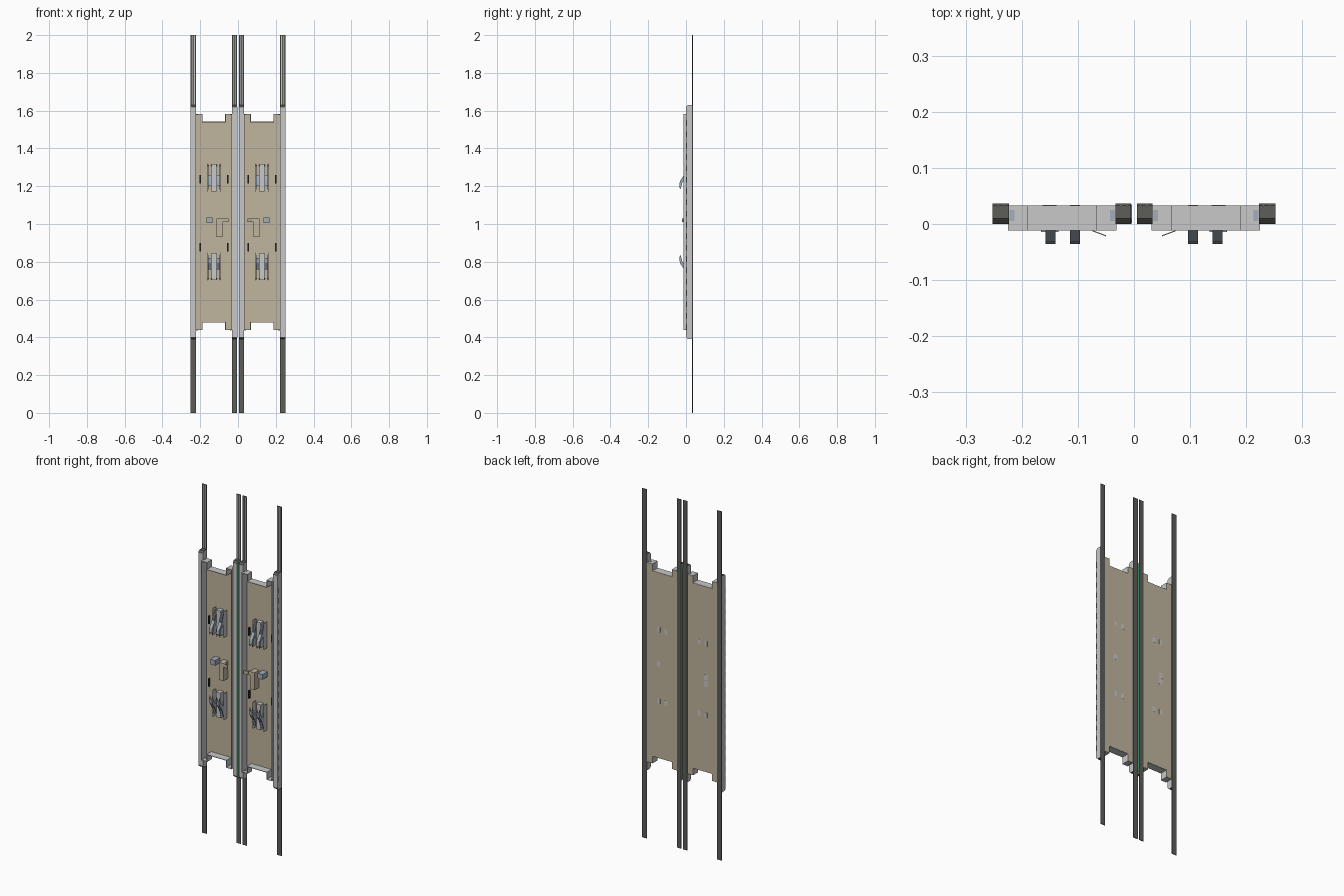
import bpy, bmesh

if "Cube" in bpy.data.objects:
    bpy.data.objects.remove(bpy.data.objects["Cube"])


def material(name, rgb):
    m = bpy.data.materials.new(name)
    m.diffuse_color = (*rgb, 1)
    m.use_nodes = True
    m.node_tree.nodes["Principled BSDF"].inputs["Base Color"].default_value = m.diffuse_color
    return m


TAN = material("tan panel", (0.53, 0.46, 0.34))
GREY = material("light grey metal", (0.58, 0.58, 0.58))
STEEL = material("blue grey steel", (0.36, 0.42, 0.50))
DARK = material("dark rubber", (0.11, 0.11, 0.10))
BLACK = material("black slot", (0.03, 0.03, 0.03))
GREEN = material("green seal", (0.10, 0.45, 0.22))


def finish(name, bm, mats):
    bmesh.ops.recalc_face_normals(bm, faces=bm.faces)
    me = bpy.data.meshes.new(name)
    bm.to_mesh(me)
    bm.free()
    for m in mats:
        me.materials.append(m)
    ob = bpy.data.objects.new(name, me)
    bpy.context.collection.objects.link(ob)
    return ob


def add_prism(bm, pts, axis, a, b):
    """Extrude a closed profile: axis 0 uses (y, z) points, axis 1 uses (x, z) points."""
    def place(p, t):
        return (t, p[0], p[1]) if axis == 0 else (p[0], t, p[1])
    lo = [bm.verts.new(place(p, a)) for p in pts]
    hi = [bm.verts.new(place(p, b)) for p in pts]
    bm.faces.new(lo)
    bm.faces.new(hi[::-1])
    for i in range(len(pts)):
        j = (i + 1) % len(pts)
        bm.faces.new((lo[i], lo[j], hi[j], hi[i]))


def add_box(bm, x, y, z):
    x, z = sorted(x), sorted(z)
    add_prism(bm, [(x[0], z[0]), (x[1], z[0]), (x[1], z[1]), (x[0], z[1])], 1, *y)


def boxes(name, mat, items):
    bm = bmesh.new()
    for it in items:
        add_box(bm, *it)
    return finish(name, bm, [mat])


# Tray outline with notched ends (x, z), right-hand side
X0, X1, TAB = 0.033, 0.223, 0.033
LO, HI, NLO, NHI = 0.44, 1.58, 0.48, 1.54
OUTLINE = [(X0, LO), (X0 + TAB, LO), (X0 + TAB, NLO), (X1 - TAB, NLO), (X1 - TAB, LO), (X1, LO),
           (X1, HI), (X1 - TAB, HI), (X1 - TAB, NHI), (X0 + TAB, NHI), (X0 + TAB, HI), (X0, HI)]
MID = 1.01     # height about which the brackets mirror
BX = 0.127     # bracket centre in x

for s, side in ((1, "right"), (-1, "left")):
    # Tray back panel
    bm = bmesh.new()
    add_prism(bm, [(s * x, z) for x, z in OUTLINE], 1, 0.030, 0.033)
    finish(side + "_tray_panel", bm, [TAN])

    # Flanges folded forward along the outline
    t = 0.0015
    walls = []
    for i, (xa, za) in enumerate(OUTLINE):
        xb, zb = OUTLINE[(i + 1) % len(OUTLINE)]
        xs, zs = sorted((xa, xb)), sorted((za, zb))
        walls.append(((s * (xs[0] - t), s * (xs[1] + t)), (-0.012, 0.032), (zs[0] - t, zs[1] + t)))
    boxes(side + "_tray_flanges", GREY, walls)

    # Small openings in the tab ends
    boxes(side + "_tab_windows", STEEL,
          [((s * xa, s * (xa + 0.009)), (0.005, 0.025), (z - 0.0025, z + 0.0025))
           for xa in (0.034, 0.213) for z in (LO, HI)])

    # Rails with chamfered, dark ends, and straps running behind them
    for pos, xa, xb in (("inner", 0.005, 0.033), ("outer", 0.223, 0.252)):
        bm = bmesh.new()
        add_prism(bm, [(0.033, 0.39), (0.010, 0.39), (0.0, 0.40), (0.0, 1.62), (0.010, 1.63), (0.033, 1.63)],
                  0, s * xa, s * xb)
        bm.normal_update()
        rail = finish(pos + "_rail_" + side, bm, [GREY, DARK])
        for f in rail.data.polygons:
            if abs(f.normal.z) > 0.5:
                f.material_index = 1
        boxes(pos + "_strap_" + side, DARK, [((s * xa, s * xb), (0.033, 0.0365), (0, 2))])
        w = (xb - xa) / 5
        boxes(pos + "_strap_ribs_" + side, GREY,
              [((s * (xa + k * w), s * (xa + (k + 0.5) * w)), (0.0315, 0.033), (1.63, 2)) for k in (1, 3)])

    # Row of slots on the outer rail side
    boxes(side + "_rail_slots", BLACK,
          [((s * 0.2515, s * 0.2525), (0.003, 0.006), (0.44 + 0.06 * k, 0.47 + 0.06 * k)) for k in range(19)])

    # Hook brackets, the lower one mirrored from the upper one
    for v, level in ((1, "upper"), (-1, "lower")):
        zc = MID + v * 0.235
        boxes(f"{level}_bracket_base_{side}", GREY,
              [((s * (BX - 0.014), s * (BX + 0.014)), (0.004, 0.031), (zc - 0.072, zc + 0.072)),
               ((s * (BX - 0.036), s * (BX - 0.034)), (0.0, 0.031), (zc - 0.075, zc + 0.075)),
               ((s * (BX + 0.034), s * (BX + 0.036)), (0.0, 0.031), (zc - 0.075, zc + 0.075))])
        arm = [(0.030, 0.070), (0.008, 0.060), (-0.010, 0.015), (-0.032, -0.018), (-0.036, -0.045),
               (-0.030, -0.062), (-0.024, -0.045), (-0.018, -0.022), (0.004, -0.005), (0.030, -0.020)]
        bm = bmesh.new()
        for c in (BX - 0.022, BX + 0.022):
            for d in (-0.009, 0.007):
                add_prism(bm, [(y, zc + v * z) for y, z in arm], 0, s * (c + d), s * (c + d + 0.002))
            web = arm[2:5] + [(y + 0.003, z) for y, z in arm[4:1:-1]]
            add_prism(bm, [(y, zc + v * z) for y, z in web], 0, s * (c - 0.007), s * (c + 0.007))
        finish(f"{level}_bracket_hooks_{side}", bm, [STEEL])
        # Openings behind the hooks, seen on the back
        boxes(f"{level}_back_openings_{side}", GREY,
              [((s * (c - 0.009), s * (c + 0.009)), (0.033, 0.0335), (zc - v * 0.03 - 0.014, zc - v * 0.03 + 0.014))
               for c in (BX - 0.022, BX + 0.022)])
        # Thin clips beside the brackets
        zk = MID + 0.23 if v > 0 else MID - 0.13
        boxes(f"{level}_clips_{side}", BLACK,
              [((s * (x - 0.003), s * (x + 0.003)), (0.018, 0.031), (zk - 0.025, zk + 0.02)) for x in (0.054, 0.200)])

    # Middle latch box and angled flag bracket
    boxes(side + "_latch_box", STEEL, [((s * 0.135, s * 0.166), (-0.014, 0.031), (1.005, 1.035))])
    boxes(side + "_flag_bracket", TAN,
          [((s * 0.083, s * 0.113), (-0.012, 0.031), (0.93, 1.03)),
           ((s * 0.070, s * 0.083), (-0.012, 0.0), (1.01, 1.03))])
    bm = bmesh.new()
    add_prism(bm, [(-0.013, 1.01), (-0.011, 1.01), (-0.011, 1.03), (-0.013, 1.03)], 0, s * 0.050, s * 0.074)
    for vert in bm.verts:
        if abs(vert.co.x) < 0.06:
            vert.co.y -= 0.009
    finish(side + "_flag_tip", bm, [TAN])
    boxes(side + "_back_middle_opening", GREY,
          [((s * 0.138, s * 0.163), (0.033, 0.0335), (1.005, 1.035))])

# Extra opening on one side and the seal between the inner rails
boxes("left_back_lower_opening", GREY, [((-0.163, -0.138), (0.033, 0.0335), (0.968, 0.998))])
boxes("centre_seal", GREEN, [((-0.0055, -0.0035), (0.001, 0.035), (0.40, 1.62))])
